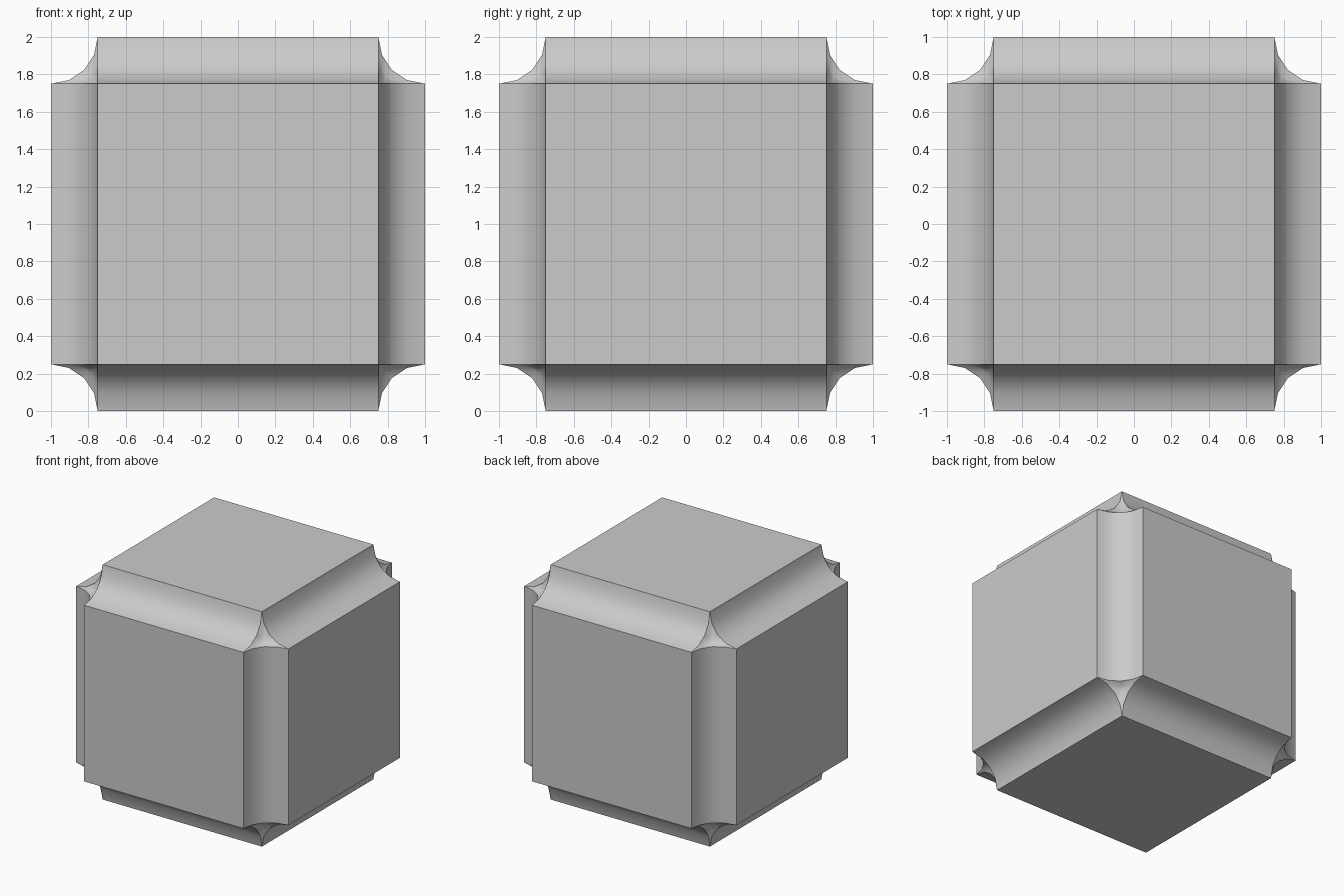
import bpy, math

if "Cube" in bpy.data.objects:
    bpy.data.objects.remove(bpy.data.objects["Cube"])

# Cube body standing on the ground
bpy.ops.mesh.primitive_cube_add(size=2, location=(0, 0, 1))
body = bpy.context.object
body.name = "coved_cube"

# Concave quarter-round cove along every edge, four segments
cove = body.modifiers.new("cove", 'BEVEL')
cove.offset_type = 'OFFSET'
cove.width = 0.25
cove.segments = 4
cove.limit_method = 'NONE'
cove.profile = (1 - math.sqrt(0.5)) ** 2  # puts the profile midpoint on a circle
bpy.ops.object.modifier_apply(modifier=cove.name)

# Smooth coves, crisp borders
bpy.ops.object.shade_smooth_by_angle(angle=math.radians(30))
